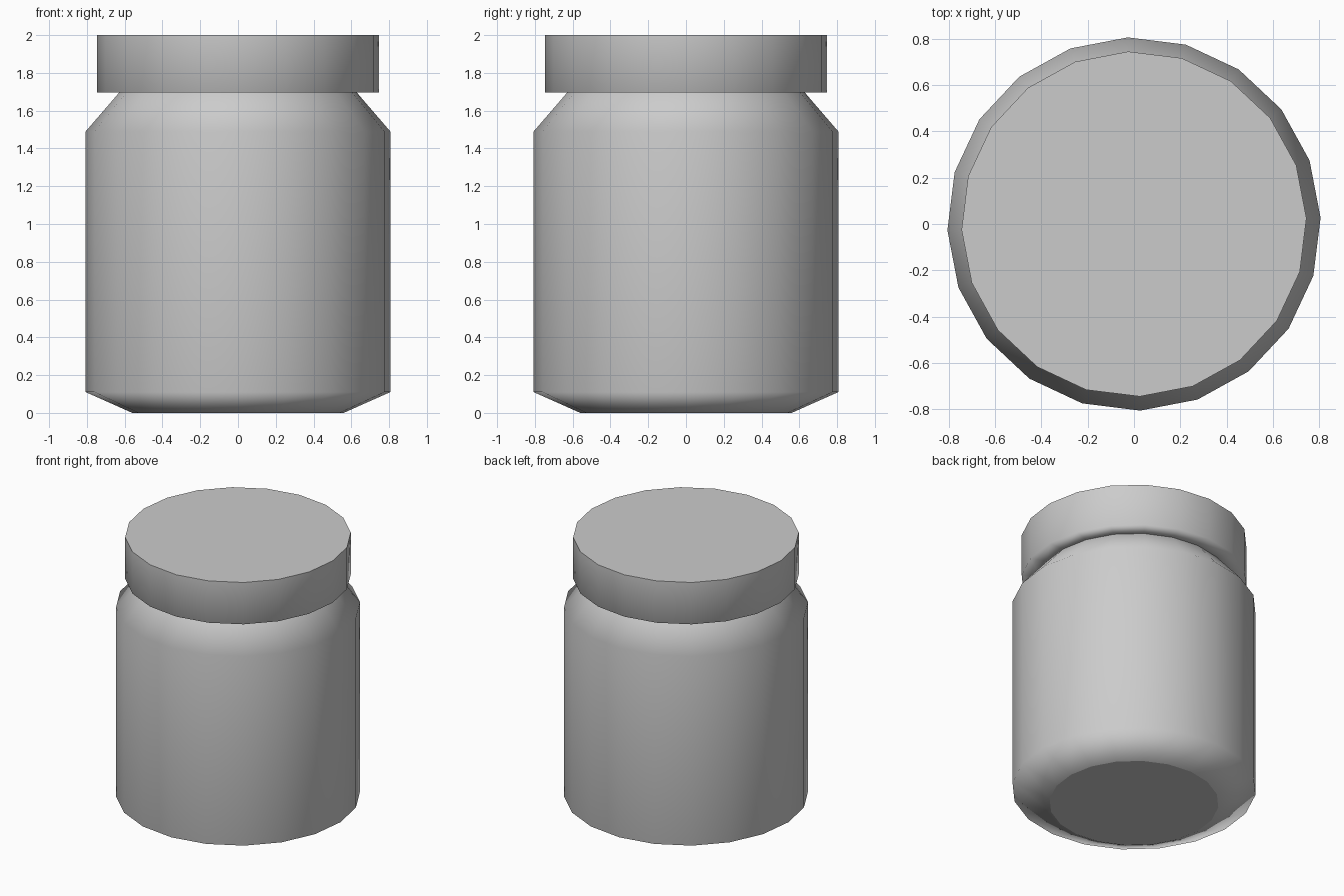
import bpy, bmesh, math

if "Cube" in bpy.data.objects:
    bpy.data.objects.remove(bpy.data.objects["Cube"])

SIDES = 20
TURN = math.radians(1.9)


def lathe(name, profile, cap_bottom=False, cap_top=False):
    """Spin a list of (radius, height) points into a smooth 20-sided shell with flat caps."""
    bm = bmesh.new()
    rings = []
    for r, z in profile:
        angles = [TURN + i * math.tau / SIDES for i in range(SIDES)]
        rings.append([bm.verts.new((r * math.cos(a), r * math.sin(a), z)) for a in angles])
    for low, high in zip(rings, rings[1:]):
        for i in range(SIDES):
            j = (i + 1) % SIDES
            bm.faces.new((low[i], low[j], high[j], high[i])).smooth = True
    caps = []
    if cap_bottom:
        caps.append(bm.faces.new(rings[0][::-1]))
    if cap_top:
        caps.append(bm.faces.new(rings[-1]))
    for cap in caps:
        for edge in cap.edges:
            edge.smooth = False
    mesh = bpy.data.meshes.new(name)
    bm.to_mesh(mesh)
    bm.free()
    obj = bpy.data.objects.new(name, mesh)
    bpy.context.collection.objects.link(obj)
    # Large faces dominate the shading, so the walls stay even
    weighted = obj.modifiers.new("weighted_normals", "WEIGHTED_NORMAL")
    weighted.keep_sharp = True
    return obj


# Jar body: sloped foot, straight wall, sloped shoulder up to the neck
lathe("jar_body", [(0.56, 0), (0.807, 0.11), (0.807, 1.49), (0.63, 1.695)], cap_bottom=True)

# Lid: underside ring, straight rim, flat top
lathe("lid", [(0.63, 1.695), (0.746, 1.695), (0.746, 2.0)], cap_top=True)
